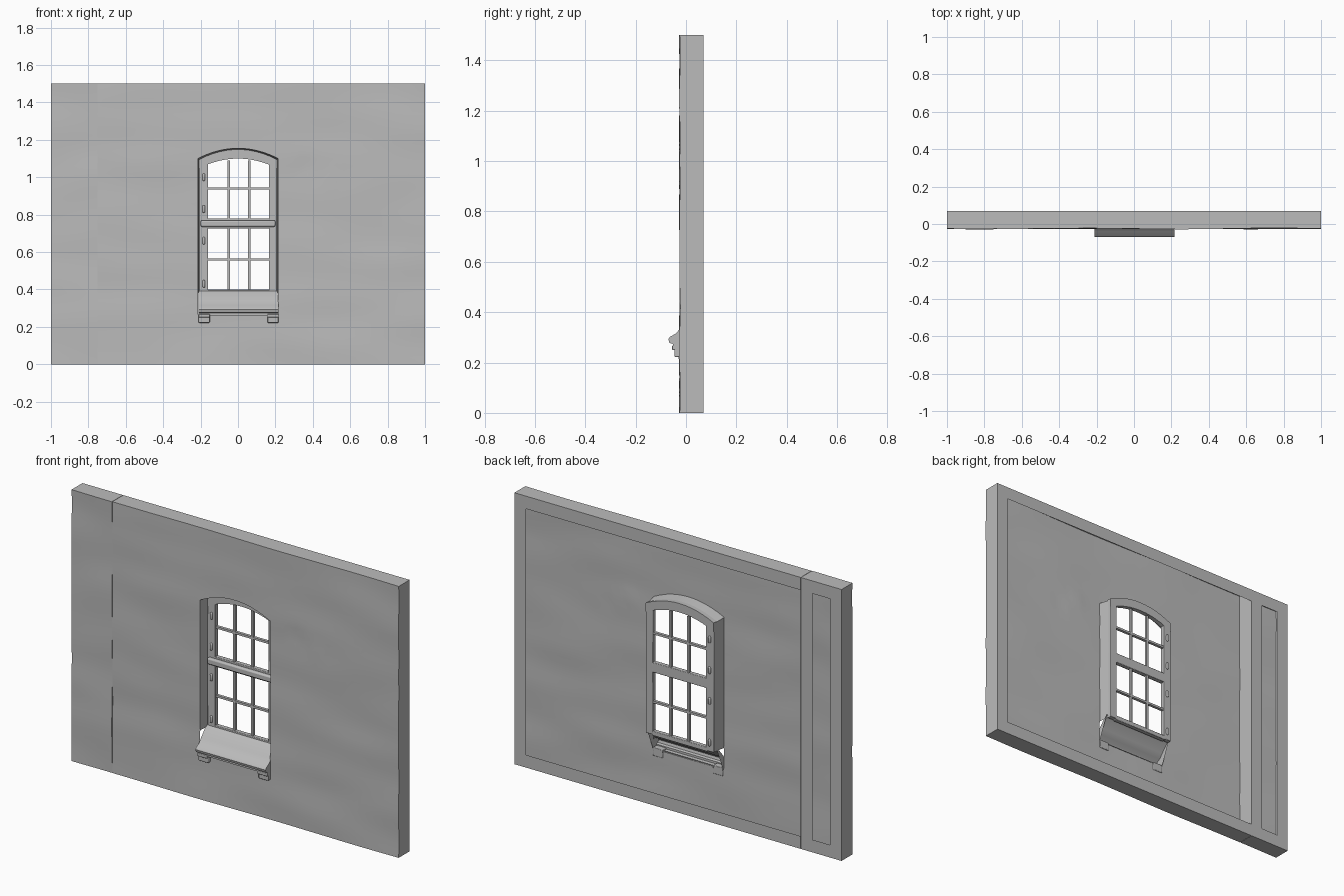
import bpy, bmesh
from mathutils import Vector, noise

if "Cube" in bpy.data.objects:
    bpy.data.objects.remove(bpy.data.objects["Cube"])

plaster = bpy.data.materials.new("plain_grey")
plaster.use_nodes = True
GREY = (0.5, 0.5, 0.5, 1)
plaster.diffuse_color = GREY
plaster.node_tree.nodes["Principled BSDF"].inputs["Base Color"].default_value = GREY

HALF, SPRING, RISE = 0.215, 1.10, 0.055   # window opening
BACK, FLANGE, TOP = 0.07, 0.07, 1.5       # wall shell


def finish(name, bm, bevel=0, angle=0.6):
    mesh = bpy.data.meshes.new(name)
    bm.to_mesh(mesh)
    bm.free()
    mesh.materials.append(plaster)
    ob = bpy.data.objects.new(name, mesh)
    bpy.context.collection.objects.link(ob)
    if bevel:
        mod = ob.modifiers.new("soft_edges", "BEVEL")
        mod.width, mod.segments = bevel, 2
    bpy.ops.object.select_all(action="DESELECT")
    ob.select_set(True)
    bpy.context.view_layer.objects.active = ob
    bpy.ops.object.shade_smooth_by_angle(angle=angle)
    return ob


def box(name, x, y, z, bevel=0):
    bm = bmesh.new()
    bmesh.ops.create_cube(bm, size=1)
    for v in bm.verts:
        v.co = Vector([(r[0] + r[1]) / 2 + c * (r[1] - r[0]) for r, c in zip((x, y, z), v.co)])
    return finish(name, bm, bevel)


def arch(x, base=SPRING, rise=RISE):
    return base + rise * (1 - (x / HALF) ** 2)


def divide(stops, step):
    out = [stops[0]]
    for a, b in zip(stops, stops[1:]):
        n = max(1, round((b - a) / step))
        out += [a + (b - a) * i / n for i in range(1, n + 1)]
    return out


def in_window(x, z):
    return abs(x) < HALF + 0.001 and 0.26 < z < arch(x) + 0.001


def relief(x, z, seed):
    # uneven plaster with two small dents
    y = -0.025 + 0.005 * noise.noise(Vector((x * 2, seed, z * 6)))
    for cx, cz, depth in ((0.36, 1.07, 0.006), (0.5, 1.0, -0.006)):
        y += depth * 2.72 ** (-((x - cx) ** 2 + (z - cz) ** 2) / 0.0006)
    return y


def extrude(bm, edges, move):
    new = [g for g in bmesh.ops.extrude_edge_only(bm, edges=edges)["geom"]
           if isinstance(g, bmesh.types.BMVert)]
    fresh = set(new)
    for v in new:
        v.co = move(v.co)
    return [e for e in bm.edges if e.verts[0] in fresh and e.verts[1] in fresh]


def wall(name, xs, zs, seed, low_x, high_x):
    # front skin, returned sides and a thin flange round the open back
    bm = bmesh.new()
    rows = []
    for z in zs:
        row = []
        for x in xs:
            h = z
            if abs(x) <= HALF and z >= SPRING:
                a = arch(x)
                h = a + (TOP - a) * (z - SPRING) / (TOP - SPRING)
            row.append(bm.verts.new((x, relief(x, h, seed), h)))
        rows.append(row)
    for r, s in zip(rows, rows[1:]):
        for i in range(len(xs) - 1):
            quad = (r[i], r[i + 1], s[i + 1], s[i])
            if not all(in_window(v.co.x, v.co.z) for v in quad):
                bm.faces.new(quad)
    bmesh.ops.delete(bm, geom=[v for v in bm.verts if not v.link_faces], context="VERTS")
    rim = [e for e in bm.edges if e.is_boundary]
    hole = [e for e in rim if all(in_window(v.co.x, v.co.z) for v in e.verts)]
    outer = [e for e in rim if e not in hole]
    reveal = [e for e in hole if (e.verts[0].co.z + e.verts[1].co.z) / 2 > 0.38]
    if reveal:
        extrude(bm, reveal, lambda c: Vector((c.x * 0.965, 0.045, c.z - (0.008 if c.z > 1 else 0))))
    edge = extrude(bm, outer, lambda c: Vector((c.x, BACK, c.z)))
    extrude(bm, edge, lambda c: Vector((min(max(c.x, low_x), high_x), BACK,
                                        min(max(c.z, FLANGE), TOP - FLANGE))))
    bmesh.ops.dissolve_degenerate(bm, dist=0.0001, edges=bm.edges[:])
    finish(name, bm)


heights = divide([0, 0.265, 0.38, SPRING, TOP], 0.04)
wall("main_wall", divide([-0.75, -HALF, HALF, 1], 0.04), heights, 0, -0.75, 1 - FLANGE)
wall("side_wall", divide([-1, -0.752], 0.04), heights, 5, -1 + FLANGE, -0.752 - FLANGE)

# window frame
FRAME_Y = (0.03, 0.055)
box("left_stile", (0.165, 0.208), FRAME_Y, (0.38, 1.09), 0.003)
box("right_stile", (-0.208, -0.16), FRAME_Y, (0.38, 1.09), 0.003)
box("bottom_rail", (-0.17, 0.17), FRAME_Y, (0.375, 0.40), 0.003)
box("transom", (-0.2, 0.2), (0.012, 0.055), (0.735, 0.77), 0.008)
box("lower_sash_top", (-0.17, 0.17), FRAME_Y, (0.725, 0.75), 0.003)
box("upper_sash_bottom", (-0.17, 0.17), FRAME_Y, (0.755, 0.78), 0.003)

# arched head of the frame
bm = bmesh.new()
rings = []
for x in divide([-0.208, 0.208], 0.035):
    low, high = arch(x, 1.045, 0.055), arch(x) - 0.006
    rings.append([bm.verts.new((x, y, z)) for y, z in
                  ((FRAME_Y[0], low), (FRAME_Y[1], low), (FRAME_Y[1], high), (FRAME_Y[0], high))])
for a, b in zip(rings, rings[1:]):
    for i in range(4):
        j = (i + 1) % 4
        bm.faces.new((a[i], a[j], b[j], b[i]))
bm.faces.new(rings[0])
bm.faces.new(rings[-1])
bmesh.ops.recalc_face_normals(bm, faces=bm.faces[:])
finish("arched_head", bm)

# glazing bars
BAR_Y = (0.036, 0.052)
for label, low, high, mid in (("lower", 0.39, 0.73, 0.56), ("upper", 0.775, 1.09, 0.94)):
    for side, x in (("right", -0.05), ("left", 0.06)):
        box(f"{label}_{side}_bar", (x - 0.006, x + 0.006), BAR_Y, (low, high))
    box(f"{label}_cross_bar", (-0.165, 0.17), BAR_Y, (mid - 0.006, mid + 0.006))

# hinges
for i, z in enumerate((0.43, 0.66, 0.83, 1.0)):
    box(f"hinge_{i + 1}", (-0.19, -0.176), (0.022, 0.062), (z - 0.02, z + 0.02), 0.006)

# sill: one folded sheet with closed ends
profile = [(0.035, 0.395), (0.01, 0.375), (-0.02, 0.34), (-0.04, 0.315), (-0.064, 0.302),
           (-0.07, 0.292), (-0.066, 0.278), (-0.052, 0.274), (-0.052, 0.262), (-0.022, 0.26)]
bm = bmesh.new()
ends = [[bm.verts.new((x, y, z)) for y, z in profile] for x in (-0.211, 0.217)]
for i in range(len(profile) - 1):
    bm.faces.new((ends[0][i], ends[0][i + 1], ends[1][i + 1], ends[1][i]))
bm.faces.new(ends[0][::-1])
bm.faces.new(ends[1])
finish("window_sill", bm)

# brackets under the sill
for side, x in (("right", -0.211), ("left", 0.157)):
    box(f"{side}_bracket", (x, x + 0.06), (-0.046, -0.02), (0.222, 0.265), 0.004)
    box(f"{side}_bracket_cap", (x, x + 0.06), (-0.055, -0.02), (0.25, 0.268), 0.003)
